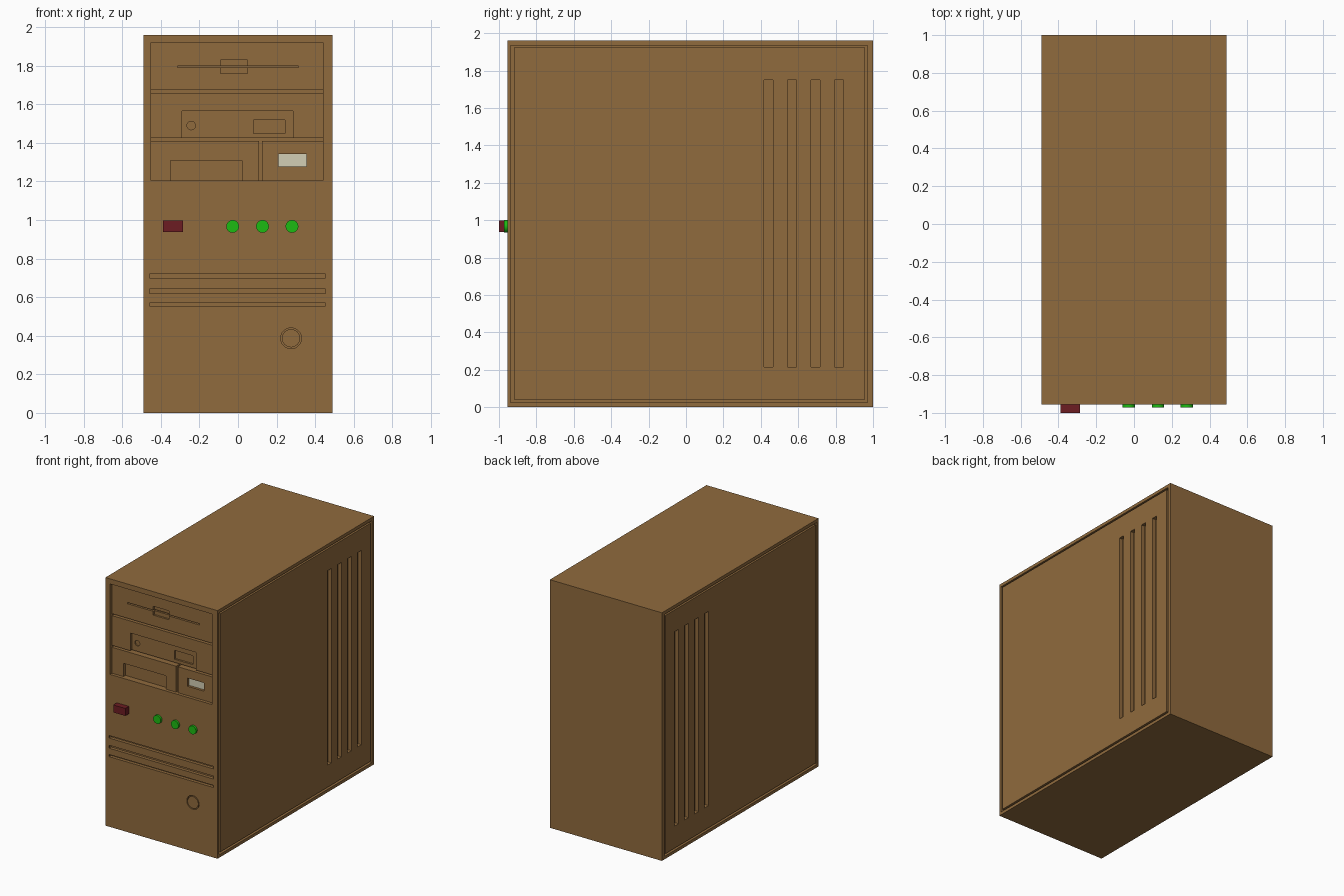
import bpy, bmesh, math
from mathutils import Matrix

if "Cube" in bpy.data.objects:
    bpy.data.objects.remove(bpy.data.objects["Cube"])


def material(name, rgb):
    m = bpy.data.materials.new(name)
    m.diffuse_color = (*rgb, 1)
    m.use_nodes = True
    m.node_tree.nodes["Principled BSDF"].inputs["Base Color"].default_value = m.diffuse_color
    return m


BROWN = material("brown", (0.28, 0.145, 0.047))
RED = material("dark_red", (0.15, 0.012, 0.016))
GREEN = material("green", (0.012, 0.50, 0.006))
BEIGE = material("beige", (0.65, 0.62, 0.46))
FRONT = -0.955          # case front
FACE = -0.93            # drive fronts inside the bay
BAY = -0.88             # bay floor


def finish(name, bm, mat):
    me = bpy.data.meshes.new(name)
    bm.to_mesh(me)
    bm.free()
    me.materials.append(mat)
    ob = bpy.data.objects.new(name, me)
    bpy.context.collection.objects.link(ob)
    return ob


def box(name, x0, x1, y0, y1, z0, z1, mat=BROWN):
    bm = bmesh.new()
    mx = Matrix.Translation(((x0 + x1) / 2, (y0 + y1) / 2, (z0 + z1) / 2))
    bmesh.ops.create_cube(bm, size=1, matrix=mx @ Matrix.Diagonal((x1 - x0, y1 - y0, z1 - z0, 1)))
    return finish(name, bm, mat)


def disc(name, x, z, r, y0, y1, mat=BROWN):
    bm = bmesh.new()
    mx = Matrix.Translation((x, (y0 + y1) / 2, z)) @ Matrix.Rotation(math.pi / 2, 4, 'X')
    bmesh.ops.create_cone(bm, cap_ends=True, segments=32, radius1=r, radius2=r, depth=y1 - y0, matrix=mx)
    ob = finish(name, bm, mat)
    bpy.context.view_layer.objects.active = ob
    ob.select_set(True)
    bpy.ops.object.shade_smooth_by_angle(angle=math.radians(30))
    ob.select_set(False)
    return ob


def cut(ob, *cutters):
    bpy.context.view_layer.objects.active = ob
    for c in cutters:
        m = ob.modifiers.new("cut", 'BOOLEAN')
        m.operation, m.solver, m.object = 'DIFFERENCE', 'EXACT', c
        bpy.ops.object.modifier_apply(modifier=m.name)
        bpy.data.objects.remove(c)


def pocket(x0, x1, z0, z1, y):
    """Cutter running from in front of the case back to depth y."""
    return box("cutter", x0, x1, -1.1, y, z0, z1)


# Case with drive bay, front vents, lock ring and side panel recesses
case = box("case", -0.49, 0.49, FRONT, 1.0, 0, 1.96)
cut(case, pocket(-0.45, 0.44, 1.205, 1.92, BAY))
for z0, z1 in ((0.70, 0.72), (0.62, 0.643), (0.553, 0.57)):
    cut(case, pocket(-0.46, 0.455, z0, z1, FRONT + 0.025))
cut(case, disc("cutter", 0.275, 0.387, 0.054, -1.1, FRONT + 0.02))
disc("lock", 0.275, 0.387, 0.047, FRONT, FRONT + 0.03)

# Side panels with vent slits, set into shallow recesses
for side, s in (("right", 1), ("left", -1)):
    def xs(a, b):
        return sorted((s * a, s * b))
    cut(case, box("cutter", *xs(0.46, 0.6), -0.938, 0.97, 0.024, 1.935))
    panel = box(side + "_panel", *xs(0.45, 0.49), -0.92, 0.957, 0.04, 1.922)
    for i in range(4):
        y = 0.418 + i * 0.1253
        cut(panel, box("cutter", *xs(0.4, 0.6), y, y + 0.048, 0.215, 1.75))

# Floppy drive: finger notch and disk slot
floppy = box("floppy_drive", -0.45, 0.44, FACE, BAY + 0.02, 1.675, 1.92)
cut(floppy, pocket(-0.09, 0.05, 1.76, 1.83, FACE + 0.015),
    pocket(-0.315, 0.315, 1.79, 1.80, FACE + 0.03))

# Disc drive: stepped front, jack and button pocket
drive = box("disc_drive", -0.45, 0.44, FACE, BAY + 0.02, 1.425, 1.66)
cut(drive, pocket(-0.29, 0.285, 1.4, 1.565, FACE + 0.02),
    disc("cutter", -0.243, 1.49, 0.022, -1.1, FACE + 0.03),
    pocket(0.08, 0.245, 1.45, 1.52, FACE + 0.035))

# Lower bay covers and display
cover = box("bay_cover", -0.45, 0.11, FACE, BAY + 0.02, 1.205, 1.41)
cut(cover, pocket(-0.35, 0.02, 1.1, 1.31, FACE + 0.025))
holder = box("display_cover", 0.125, 0.44, FACE, BAY + 0.02, 1.205, 1.41)
cut(holder, pocket(0.21, 0.355, 1.278, 1.343, FACE + 0.025))
box("display", 0.21, 0.355, FACE + 0.02, FACE + 0.04, 1.278, 1.343, BEIGE)

# Power button and indicator lights
box("power_button", -0.39, -0.285, -1.0, FRONT + 0.01, 0.938, 0.997, RED)
for i, x in enumerate((-0.028, 0.127, 0.28)):
    disc(f"light_{i + 1}", x, 0.967, 0.033, -0.972, FRONT + 0.01, GREEN)
